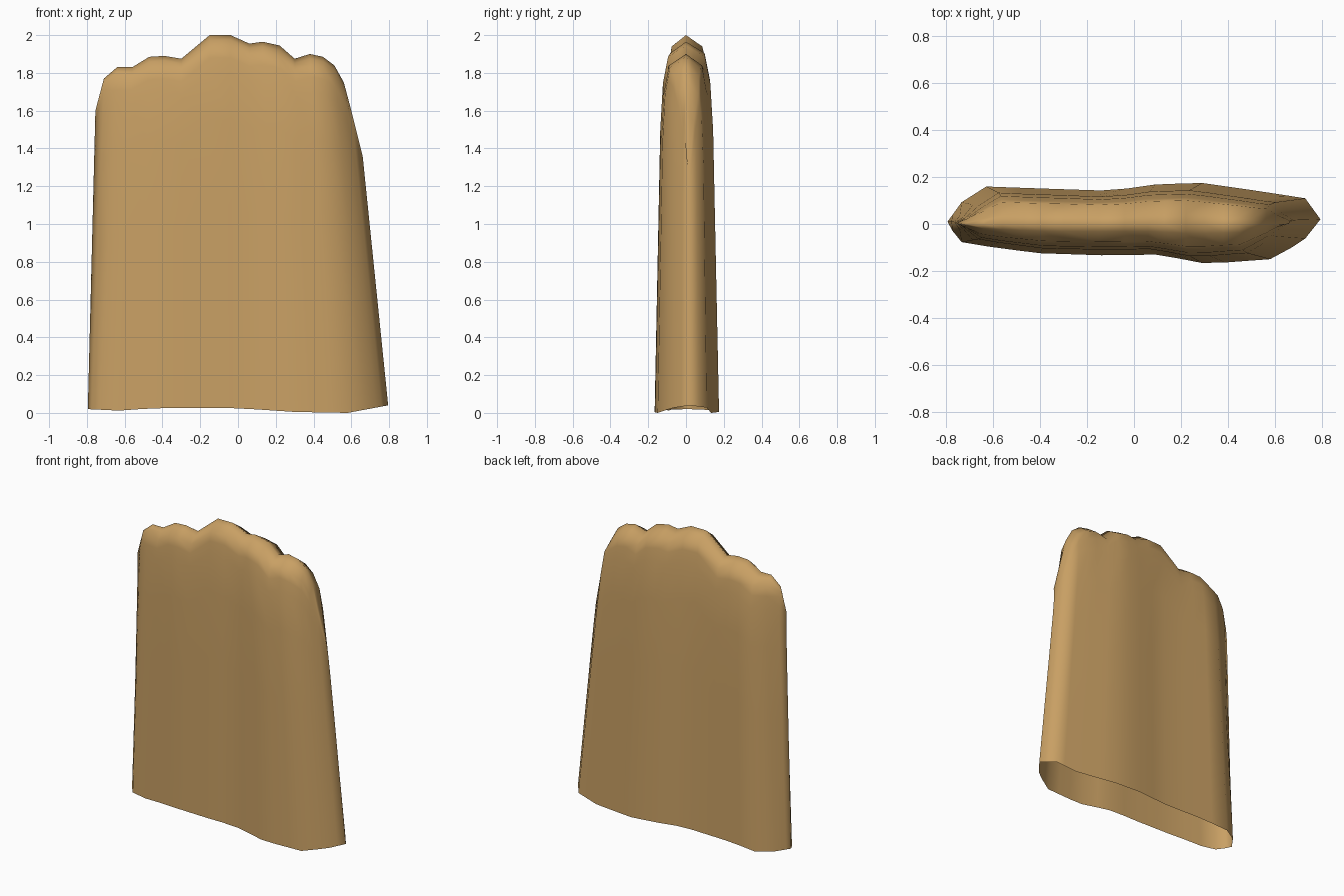
import bpy, bmesh

if "Cube" in bpy.data.objects:
    bpy.data.objects.remove(bpy.data.objects["Cube"])

# Columns: (top x, top z, bottom x) running left to right along the knuckled outline
COLS = [(-.755, 1.60, -.795), (-.71, 1.77, -.775), (-.64, 1.83, -.735), (-.56, 1.83, -.63),
        (-.47, 1.885, -.51), (-.39, 1.89, -.40), (-.30, 1.875, -.30), (-.15, 2.0, -.14),
        (-.04, 2.0, -.03), (.06, 1.955, .09), (.13, 1.965, .18), (.22, 1.945, .29),
        (.30, 1.875, .39), (.38, 1.90, .49), (.45, 1.885, .58), (.51, 1.84, .67),
        (.56, 1.75, .73), (.60, 1.60, .76), (.66, 1.36, .795)]
# Cross-section of the open hem: front depth, back depth and hem height
FRONT = [(-.795, .01), (-.75, -.075), (-.6, -.10), (-.4, -.125), (-.1, -.135), (.1, -.13),
         (.31, -.17), (.58, -.15), (.72, -.075), (.795, .02)]
BACK = [(-.795, .01), (-.73, .10), (-.63, .16), (-.4, .152), (-.1, .142), (.1, .17),
        (.29, .175), (.5, .145), (.73, .11), (.795, .02)]
HEM = [(-.795, .02), (-.63, .012), (-.45, .025), (0, .025), (.3, .005), (.58, 0), (.795, .04)]
# Rounding of the top: distance below the ridge -> share of the full depth
CAP = [(0, 0), (.06, .74), (.2, .93), (.45, 1)]
DROPS = [0, .025, .06, .12, .2, .45, .9, None]


def interp(table, x):
    for (x0, y0), (x1, y1) in zip(table, table[1:]):
        if x <= x1:
            return y0 + (y1 - y0) * max(0, x - x0) / (x1 - x0)
    return table[-1][1]


def wall(bm, section):
    grid = []
    for tx, tz, bx in COLS:
        hem = interp(HEM, bx)
        col = []
        for drop in DROPS:
            z = hem if drop is None else tz - drop
            f = (tz - z) / (tz - hem)
            y = interp(section, bx) * (1 - .12 * z) * interp(CAP, tz - z)
            col.append(bm.verts.new((tx + (bx - tx) * f, y, z)))
        grid.append(col)
    for a, b in zip(grid, grid[1:]):
        for i in range(len(DROPS) - 1):
            bm.faces.new((a[i], a[i + 1], b[i + 1], b[i]))


# Hollow sleeve: front and back walls joined on the ridge and sides, open below
bm = bmesh.new()
wall(bm, FRONT)
wall(bm, BACK)
bmesh.ops.remove_doubles(bm, verts=bm.verts, dist=.0005)
bmesh.ops.recalc_face_normals(bm, faces=bm.faces)
for f in bm.faces:
    f.smooth = True
mesh = bpy.data.meshes.new("hand_sleeve")
bm.to_mesh(mesh)
bm.free()
sleeve = bpy.data.objects.new("hand_sleeve", mesh)
bpy.context.collection.objects.link(sleeve)

mat = bpy.data.materials.new("tan")
mat.diffuse_color = (.58, .35, .127, 1)
mat.use_nodes = True
mat.node_tree.nodes["Principled BSDF"].inputs["Base Color"].default_value = mat.diffuse_color
mesh.materials.append(mat)
